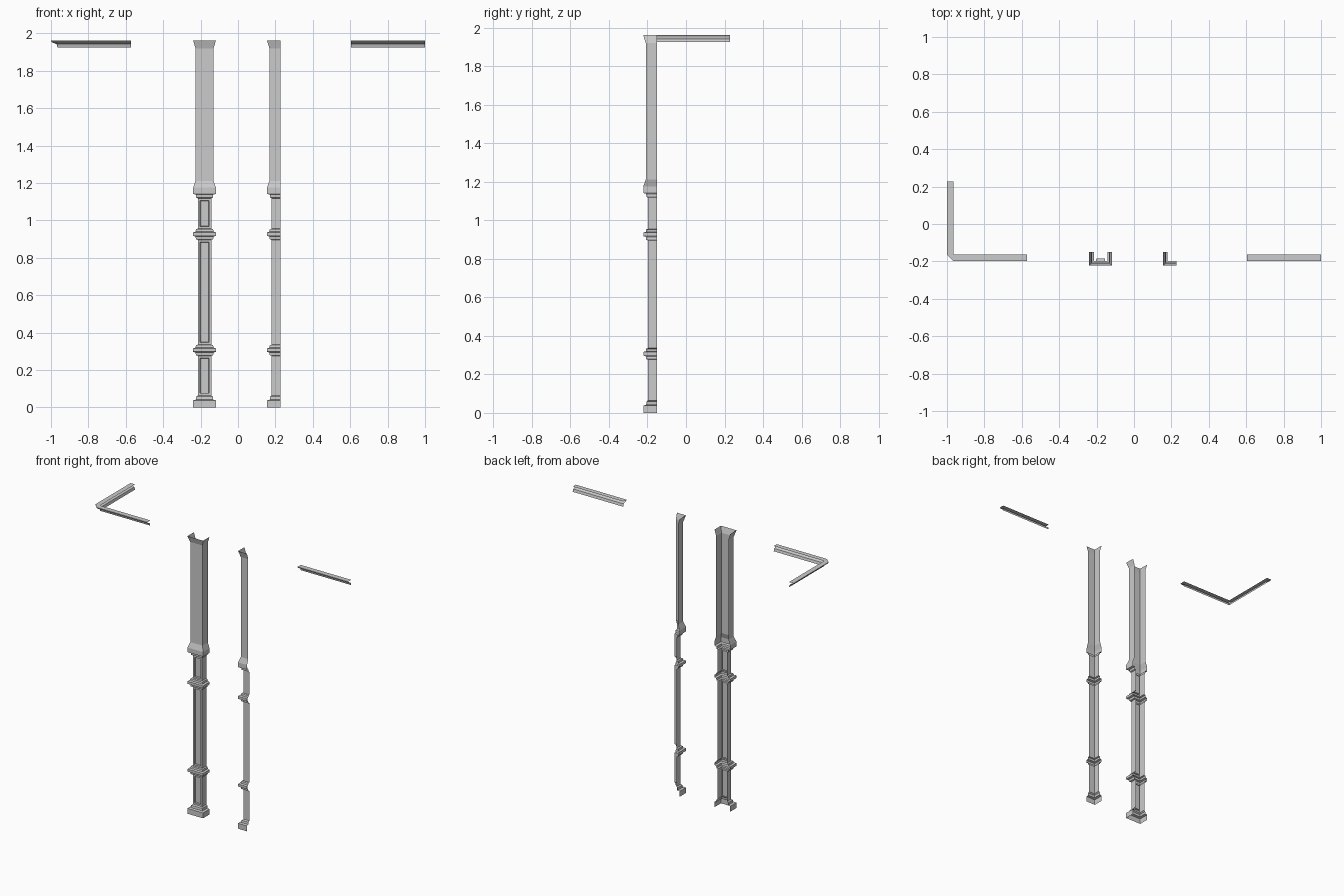
import bpy, bmesh

if "Cube" in bpy.data.objects:
    bpy.data.objects.remove(bpy.data.objects["Cube"])

# Pillar moulding profile: (outward offset from shaft plane, height)
RING = [(0.0, 0.0), (0.010, 0.003), (0.012, 0.018), (0.025, 0.022),
        (0.025, 0.040), (0.012, 0.044), (0.010, 0.057), (0.0, 0.060)]


def ring(z):
    return [(d, z + h) for d, h in RING]


PILLAR = ([(0.025, 0.0), (0.025, 0.038), (0.010, 0.042), (0.008, 0.058), (0.0, 0.065)]
          + ring(0.276) + ring(0.896)
          + [(0.0, 1.118), (0.009, 1.122), (0.010, 1.138), (0.025, 1.142),
             (0.025, 1.175), (0.012, 1.212), (0.012, 1.92), (0.025, 1.962)])

# Cornice profile: wall foot, cove, lip, top ledge
CORNICE = [(0.0, 1.925), (0.005, 1.943), (0.031, 1.953), (0.035, 1.957),
           (0.035, 1.962), (0.0, 1.962)]


def sweep(name, profile, path, panels=False):
    """Loft the profile along path(offset), walked left to right seen from outside."""
    bm = bmesh.new()
    rows = [[bm.verts.new((x, y, z)) for x, y in path(d)] for d, z in profile]
    for low, up in zip(rows, rows[1:]):
        for i in range(len(low) - 1):
            bm.faces.new((low[i], low[i + 1], up[i + 1], up[i]))
    bmesh.ops.remove_doubles(bm, verts=bm.verts[:], dist=0.0001)
    bm.normal_update()
    if panels:
        # Recessed panels on the tall lower shaft faces
        tall = [f for f in bm.faces if f.normal.y < -0.99
                and f.calc_center_median().z < 1.12
                and max(v.co.z for v in f.verts) - min(v.co.z for v in f.verts) > 0.1]
        bmesh.ops.inset_individual(bm, faces=tall, thickness=0.017)
        bmesh.ops.inset_individual(bm, faces=tall, thickness=0.002, depth=-0.012)
    mesh = bpy.data.meshes.new(name)
    bm.to_mesh(mesh)
    bm.free()
    obj = bpy.data.objects.new(name, mesh)
    bpy.context.collection.objects.link(obj)
    return obj


FRONT, BACK = -0.197, -0.150


# Three-sided pillar, open at the back
def pillar_path(d):
    l, r, f = -0.179 - 0.036 - d, -0.179 + 0.036 + d, FRONT - d
    return [(l, BACK), (l, f), (r, f), (r, BACK)]


# Two-sided corner pillar
def corner_path(d):
    return [(0.180 - d, BACK), (0.180 - d, FRONT - d), (0.226, FRONT - d)]


# Cornice corner with a chamfered outer edge
def cornice_corner_path(d):
    x, y = -0.965, -0.163
    return [(x - d, 0.228), (x - d, y), (x, y - d), (-0.572, y - d)]


# Straight cornice run
def cornice_path(d):
    return [(0.605, -0.163 - d), (1.0, -0.163 - d)]


sweep("pillar", PILLAR, pillar_path, panels=True)
sweep("corner_pillar", PILLAR, corner_path)
sweep("cornice_corner", CORNICE, cornice_corner_path)
sweep("cornice_straight", CORNICE, cornice_path)
